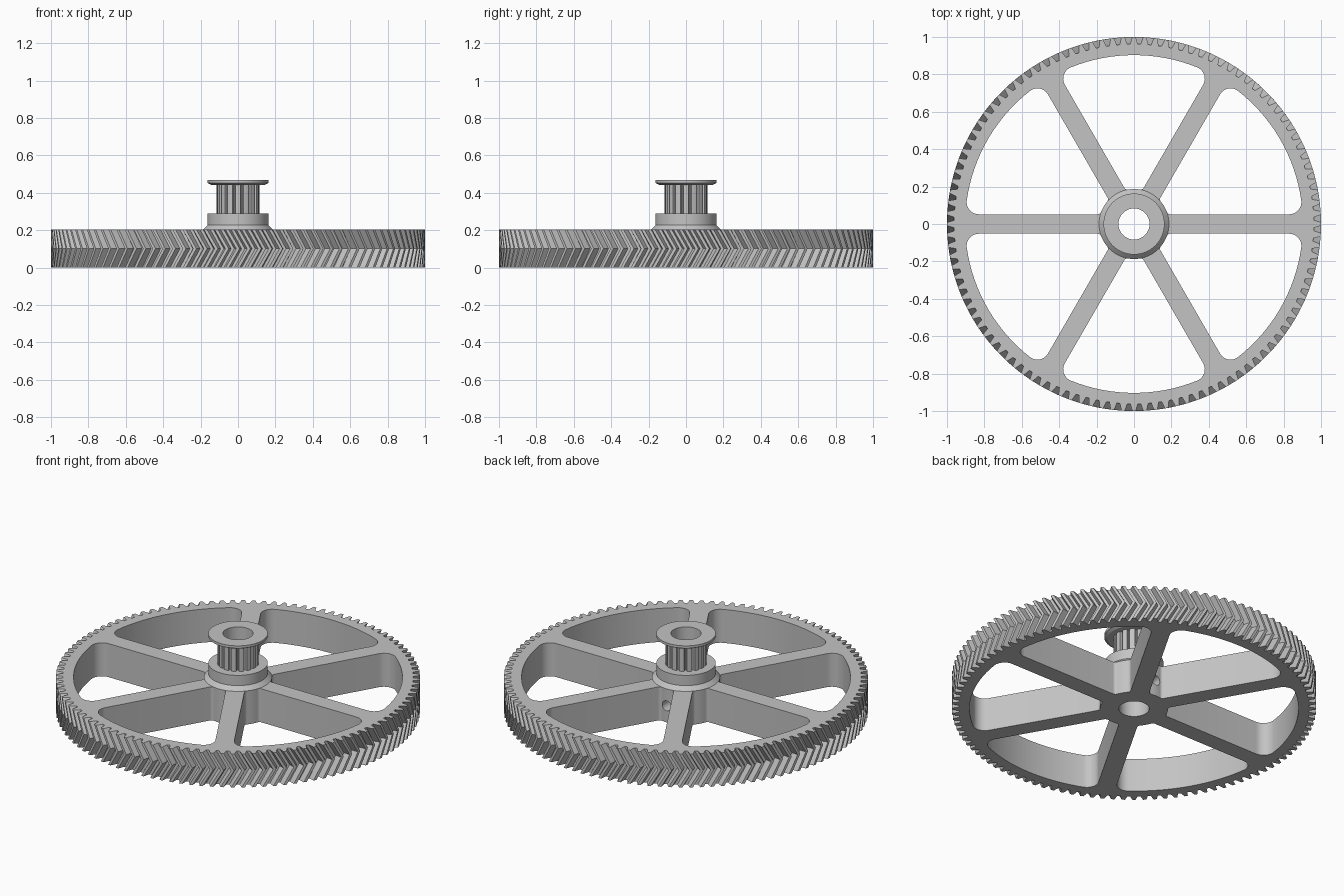
import bpy, bmesh, math
from math import sin, cos, pi, radians, sqrt, atan2

if "Cube" in bpy.data.objects:
    bpy.data.objects.remove(bpy.data.objects["Cube"])

grey = bpy.data.materials.new("plain grey")
grey.diffuse_color = (0.55, 0.55, 0.55, 1)
grey.use_nodes = True
grey.node_tree.nodes["Principled BSDF"].inputs["Base Color"].default_value = grey.diffuse_color

TEETH, HEIGHT, BORE = 108, 0.203, 0.083
HUB_R, RIM_R, SPOKE_HALF = 0.187, 0.903, 0.052


def polar(r, a):
    return (r * cos(a), r * sin(a))


def circle(r, n=64):
    return [polar(r, 2 * pi * i / n) for i in range(n)]


def turn(pts, a):
    return [(x * cos(a) - y * sin(a), x * sin(a) + y * cos(a)) for x, y in pts]


def finish(name, bm):
    bmesh.ops.recalc_face_normals(bm, faces=bm.faces)
    mesh = bpy.data.meshes.new(name)
    bm.to_mesh(mesh)
    bm.free()
    mesh.materials.append(grey)
    ob = bpy.data.objects.new(name, mesh)
    bpy.context.collection.objects.link(ob)
    bpy.ops.object.select_all(action='DESELECT')
    ob.select_set(True)
    bpy.context.view_layer.objects.active = ob
    bpy.ops.object.shade_smooth_by_angle(angle=radians(25))
    return ob


def plate(name, walls):
    """Solid with flat ends; each wall is a list of (z, outline) layers."""
    bm = bmesh.new()
    ends = ([], [])
    for layers in walls:
        rings = [[bm.verts.new((x, y, z)) for x, y in pts] for z, pts in layers]
        n = len(rings[0])
        for low, high in zip(rings, rings[1:]):
            for i in range(n):
                j = (i + 1) % n
                bm.faces.new((low[i], low[j], high[j], high[i]))
        for store, ring in zip(ends, (rings[0], rings[-1])):
            store += [bm.edges.get((ring[i], ring[(i + 1) % n])) for i in range(n)]
    for edges in ends:
        bmesh.ops.triangle_fill(bm, edges=edges, use_beauty=True)
    return finish(name, bm)


def lathe(name, profile, n=64, closed=True):
    bm = bmesh.new()
    rings = [[bm.verts.new((x, y, z)) for x, y in circle(r, n)] for r, z in profile]
    pairs = list(zip(rings, rings[1:])) + ([(rings[-1], rings[0])] if closed else [])
    for a, b in pairs:
        for i in range(n):
            j = (i + 1) % n
            bm.faces.new((a[i], a[j], b[j], b[i]))
    return finish(name, bm)


def toothed(count, shape):
    """Outline repeating (pitch fraction, radius) points."""
    step = 2 * pi / count
    return [polar(r, (k + f) * step) for k in range(count) for f, r in shape]


def window():
    """Rounded opening between the spokes at 0 and 60 degrees."""
    half = []
    g, f = 0.02, 0.065
    for fillet, dist, inner in ((g, HUB_R + g, True), (f, RIM_R - f, False)):
        cy = SPOKE_HALF + fillet
        cx = sqrt(dist ** 2 - cy ** 2)
        a = atan2(cy, cx)
        start, stop = (a + pi, 1.5 * pi) if inner else (-pi / 2, a)
        for i in range(9):
            t = start + (stop - start) * i / 8
            half.append((cx + fillet * cos(t), cy + fillet * sin(t)))
    a_in = atan2(half[0][1], half[0][0])
    a_out = atan2(half[-1][1], half[-1][0])
    mirror = [polar(math.hypot(x, y), pi / 3 - atan2(y, x)) for x, y in reversed(half)]
    arc = [polar(RIM_R, a_out + (pi / 3 - 2 * a_out) * i / 16) for i in range(1, 16)]
    back = [polar(HUB_R, pi / 3 - a_in - (pi / 3 - 2 * a_in) * i / 4) for i in range(1, 4)]
    return half + arc + mirror + back


# spoked wheel with chevron teeth
gear = toothed(TEETH, [(-0.35, 0.962), (-0.25, 0.981), (-0.15, 1.0),
                       (0.15, 1.0), (0.25, 0.981), (0.35, 0.962)])
walls = [[(0, gear), (HEIGHT / 2, turn(gear, 0.058)), (HEIGHT, gear)],
         [(0, circle(BORE)), (HEIGHT, circle(BORE))]]
for k in range(6):
    hole = turn(window(), k * pi / 3)
    walls.append([(0, hole), (HEIGHT, hole)])
wheel = plate("spoked_gear_wheel", walls)

# set screw hole through the hub wall
bpy.ops.mesh.primitive_cylinder_add(vertices=24, radius=0.03, depth=0.25,
                                    location=(0, 0.165, 0.1), rotation=(pi / 2, 0, 0))
cutter = bpy.context.object
cutter.name = "screw_hole_cutter"
cutter.data.materials.append(grey)
cutter.hide_render = True
cutter.hide_set(True)
cut = wheel.modifiers.new("screw_hole", 'BOOLEAN')
cut.operation, cut.solver, cut.object = 'DIFFERENCE', 'EXACT', cutter

# collar with sloped foot
lathe("hub_collar", [(HUB_R, HEIGHT), (0.163, 0.227), (0.163, 0.289),
                     (BORE, 0.289), (BORE, HEIGHT)], closed=False)

# small belt pulley
belt = toothed(16, [(-0.32, 0.113), (0.0, 0.114), (0.32, 0.113),
                    (0.38, 0.097), (0.5, 0.094), (0.62, 0.097)])
plate("belt_pulley", [[(0.289, belt), (0.446, belt)],
                      [(0.289, circle(BORE)), (0.446, circle(BORE))]])

# flange on top of the pulley
lathe("pulley_flange", [(BORE, 0.443), (0.145, 0.443), (0.163, 0.453),
                        (0.163, 0.468), (BORE, 0.468)])
